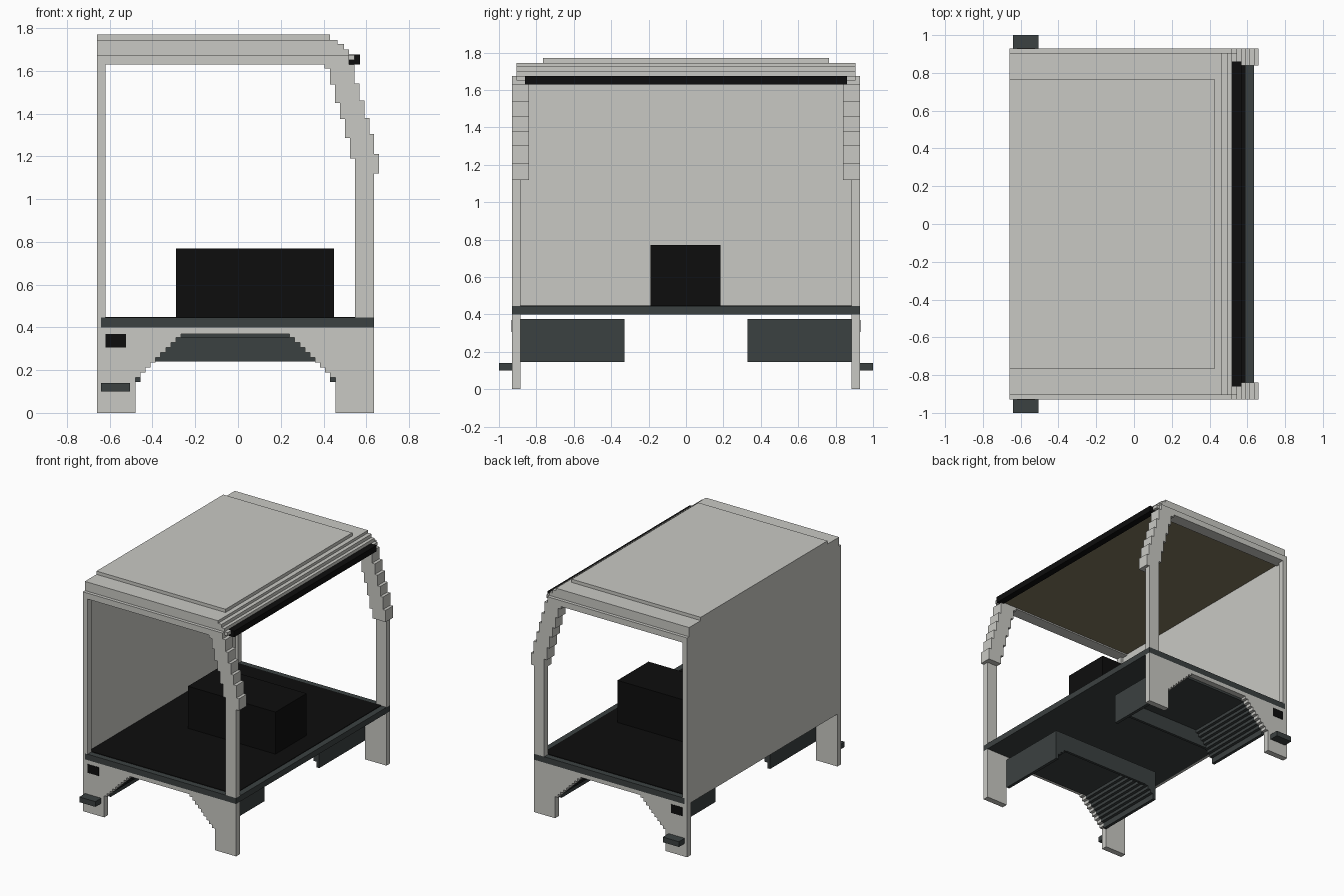
import bpy, bmesh

if "Cube" in bpy.data.objects:
    bpy.data.objects.remove(bpy.data.objects["Cube"])


def material(name, rgb):
    def lin(c):
        c /= 255
        return c / 12.92 if c <= 0.04045 else ((c + 0.055) / 1.055) ** 2.4
    m = bpy.data.materials.new(name)
    m.diffuse_color = (*[lin(c) for c in rgb], 1)
    m.use_nodes = True
    m.node_tree.nodes["Principled BSDF"].inputs["Base Color"].default_value = m.diffuse_color
    return m


BODY = material("light grey paint", (201, 201, 196))
SLATE = material("dark slate", (59, 65, 65))
BLACK = material("black", (13, 13, 13))
LINER = material("olive headliner", (128, 119, 94))


def finish(name, bm, mat):
    bmesh.ops.recalc_face_normals(bm, faces=bm.faces)
    me = bpy.data.meshes.new(name)
    bm.to_mesh(me)
    bm.free()
    me.materials.append(mat)
    ob = bpy.data.objects.new(name, me)
    bpy.context.collection.objects.link(ob)
    return ob


def boxes(name, mat, *ranges):
    """One object from boxes given as (x0, x1, y0, y1, z0, z1)."""
    bm = bmesh.new()
    for x0, x1, y0, y1, z0, z1 in ranges:
        vs = bmesh.ops.create_cube(bm, size=1)["verts"]
        for v in vs:
            v.co.x = x1 if v.co.x > 0 else x0
            v.co.y = y1 if v.co.y > 0 else y0
            v.co.z = z1 if v.co.z > 0 else z0
    return finish(name, bm, mat)


def mirrored(ob):
    ob.modifiers.new("both sides", 'MIRROR').use_axis = (False, True, False)
    return ob


def profile(name, mat, pts, y0, y1):
    """Extrude an x-z outline along y."""
    bm = bmesh.new()
    f = bm.faces.new([bm.verts.new((x, y0, z)) for x, z in pts])
    ext = bmesh.ops.extrude_face_region(bm, geom=[f])["geom"]
    for v in ext:
        if isinstance(v, bmesh.types.BMVert):
            v.co.y = y1
    return finish(name, bm, mat)


# Floor, mat and engine cover
boxes("floor", SLATE, (-0.64, 0.635, -0.93, 0.93, 0.40, 0.445))
boxes("floor_mat", BLACK, (-0.64, 0.59, -0.885, 0.885, 0.445, 0.449))
boxes("engine_cover", BLACK, (-0.29, 0.45, -0.19, 0.185, 0.445, 0.77))

# Rear wall with corner posts
boxes("rear_wall", BODY, (-0.66, -0.64, -0.885, 0.885, 0.40, 1.675))
mirrored(boxes("rear_post", BODY, (-0.66, -0.62, 0.885, 0.93, 0.445, 1.675),
               (-0.66, -0.64, 0.885, 0.93, 0.40, 0.445)))

# Lower side panels with stepped wheel arch
N, X0, X1, Z0, Z1 = 9, -0.48, 0.455, 0.165, 0.37
dx, dz = 0.0237, 0.0235
left = [(X0, 0)]
for k in range(N):
    left += [(X0 + k * dx, Z0 + k * dz), (X0 + (k + 1) * dx, Z0 + k * dz)]
left.append((X0 + N * dx, Z1))
right = [(X0 + X1 - x, z) for x, z in reversed(left)]
mirrored(profile("side_panel", BODY,
                 [(-0.66, 0.40), (-0.66, 0)] + left + right + [(0.635, 0), (0.635, 0.40)],
                 0.885, 0.93))

# Wheel wells: stepped ends, top slab and inner plate
well = [(X0, 0.375), (X0, 0.145), (X0 + dx, 0.145)]
for k in range(1, N):
    well += [(X0 + k * dx, Z0 + k * dz), (X0 + (k + 1) * dx, Z0 + k * dz)]
well = well + [(X0 + X1 - x, z) for x, z in reversed(well)]
mirrored(profile("wheel_well", SLATE, well, 0.33, 0.885))
mirrored(boxes("wheel_well_inner_plate", SLATE, (-0.39, 0.365, 0.33, 0.35, 0.24, 0.37)))

# Front pillars: straight lower post and stepped raked upper part
mirrored(boxes("front_post", BODY, (0.547, 0.635, 0.885, 0.93, 0.445, 1.20)))
tops = [1.63, 1.54, 1.46, 1.38, 1.305, 1.21]
bottoms = [1.535, 1.45, 1.375, 1.285, 1.19, 1.12]
mirrored(boxes("raked_pillar", BODY,
               *[(0.43 + 0.0235 * k, 0.545 + 0.023 * k, 0.84, 0.93, bottoms[k], tops[k])
                 for k in range(6)]))

# Roof: side beams, stepped shell, raised panel, headliner
mirrored(boxes("roof_side_beam", BODY, (-0.64, 0.52, 0.84, 0.93, 1.63, 1.675),
               (0.405, 0.52, 0.84, 0.93, 1.61, 1.63)))
profile("roof_shell", BODY,
        [(-0.66, 1.675), (-0.66, 1.745), (0.465, 1.745), (0.465, 1.725), (0.495, 1.725),
         (0.495, 1.70), (0.52, 1.70), (0.52, 1.675), (0.545, 1.675), (0.545, 1.65),
         (0.49, 1.65), (0.49, 1.675)], -0.905, 0.905)
boxes("roof_panel", BODY, (-0.66, 0.43, -0.765, 0.765, 1.745, 1.77))
boxes("headliner", LINER, (-0.64, 0.52, -0.84, 0.84, 1.64, 1.675))
boxes("windscreen_header", BLACK, (0.52, 0.57, -0.86, 0.86, 1.63, 1.676))

# Entry steps and side vents
mirrored(boxes("entry_step", SLATE, (-0.64, -0.505, 0.93, 1.0, 0.10, 0.14)))
mirrored(boxes("side_vent", BLACK, (-0.62, -0.525, 0.925, 0.933, 0.305, 0.37)))
